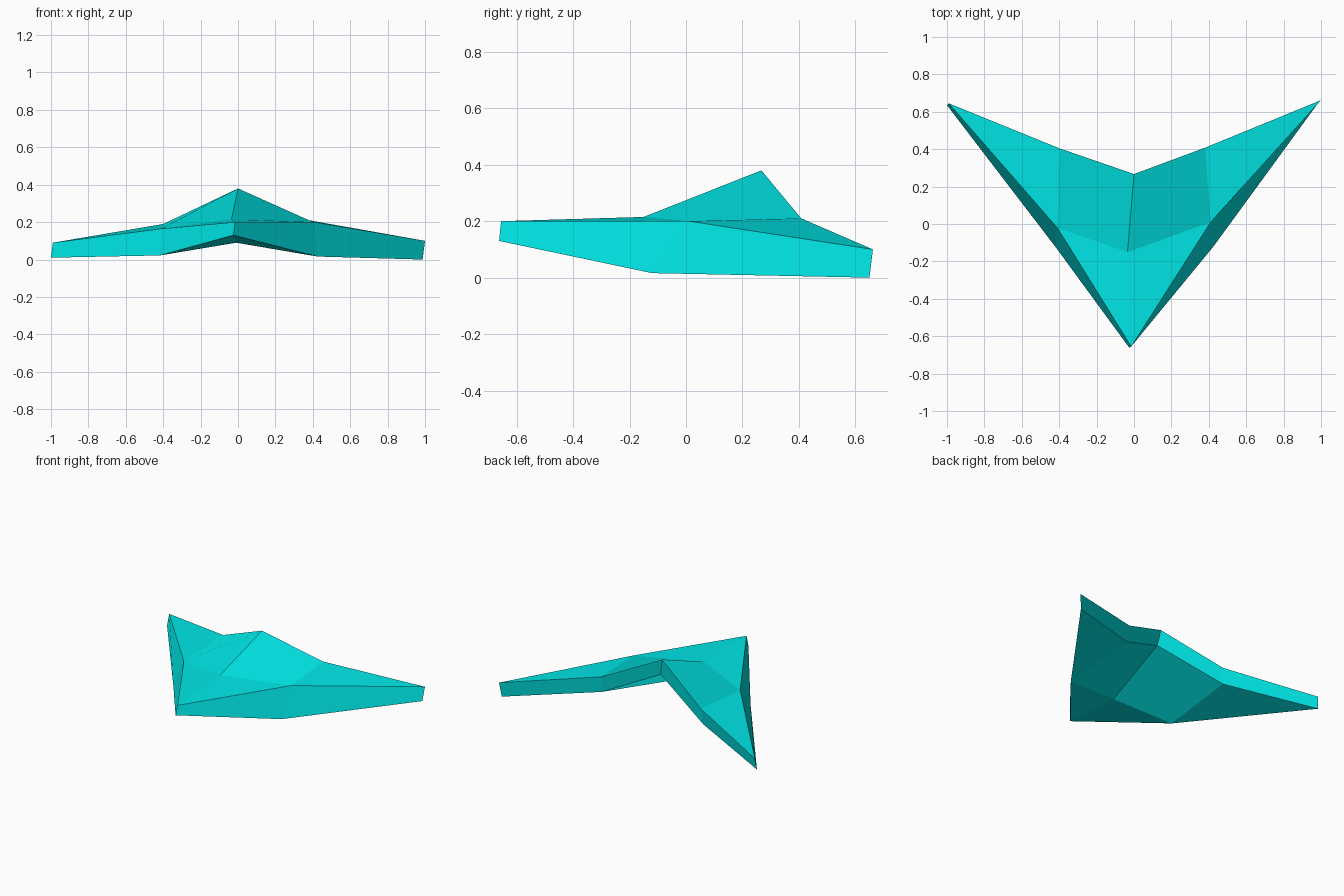
import bpy
import bmesh

default_cube = bpy.data.objects.get("Cube")
if default_cube:
    bpy.data.objects.remove(default_cube, do_unlink=True)

# Single paint colour
paint = bpy.data.materials.new("turquoise paint")
paint.use_nodes = True
colour = (0, 0.8, 0.8, 1)
paint.diffuse_color = colour
for node in paint.node_tree.nodes:
    if node.type == "BSDF_PRINCIPLED":
        node.inputs["Base Color"].default_value = colour

# Each corner of the plan has an upper and a lower skin position
corners = {
    "nose":        ((-.015, -.655, .2), (-.025, -.662, .13)),
    "ridge_front": ((-.035, -.15, .215), (-.01, -.215, .09)),
    "ridge_back":  ((0, .267, .38), (.02, .255, .265)),
    "left_front":  ((.41, .01, .2), (.425, -.12, .016)),
    "left_rear":   ((.38, .408, .21), (.388, .392, .095)),
    "left_tip":    ((1, .662, .1), (.987, .65, 0)),
    "right_front": ((-.41, -.02, .165), (-.418, -.125, .022)),
    "right_rear":  ((-.4, .405, .19), (-.41, .393, .08)),
    "right_tip":   ((-.99, .645, .09), (-1, .635, .01)),
}

bm = bmesh.new()
upper = {name: bm.verts.new(pair[0]) for name, pair in corners.items()}
lower = {name: bm.verts.new(pair[1]) for name, pair in corners.items()}


def add_panel(skin, names, flip):
    """Make one panel; flipping keeps the first corner, so the fold stays put."""
    if flip:
        names = names[:1] + names[:0:-1]
    bm.faces.new([skin[name] for name in names])


# Upper and lower skins: nose panel, shoulder panel and wing panel per side
for side in ("left", "right"):
    front, rear, tip = (f"{side}_{part}" for part in ("front", "rear", "tip"))
    shoulder = [front, rear, "ridge_back", "ridge_front"]
    if side == "left":
        # The left shoulder folds inward, the right one outward
        shoulder = shoulder[1:] + shoulder[:1]
    panels = (["nose", front, "ridge_front"], shoulder, [front, tip, rear])
    for panel in panels:
        add_panel(upper, panel, side == "right")
        add_panel(lower, panel, side == "left")

# Edge walls around the outline
outline = ["nose", "left_front", "left_tip", "left_rear", "ridge_back",
           "right_rear", "right_tip", "right_front"]
for start, end in zip(outline, outline[1:] + outline[:1]):
    bm.faces.new((upper[start], lower[start], lower[end], upper[end]))

mesh = bpy.data.meshes.new("glider_body")
bm.to_mesh(mesh)
bm.free()
mesh.materials.append(paint)
glider_body = bpy.data.objects.new("glider_body", mesh)
bpy.context.collection.objects.link(glider_body)
